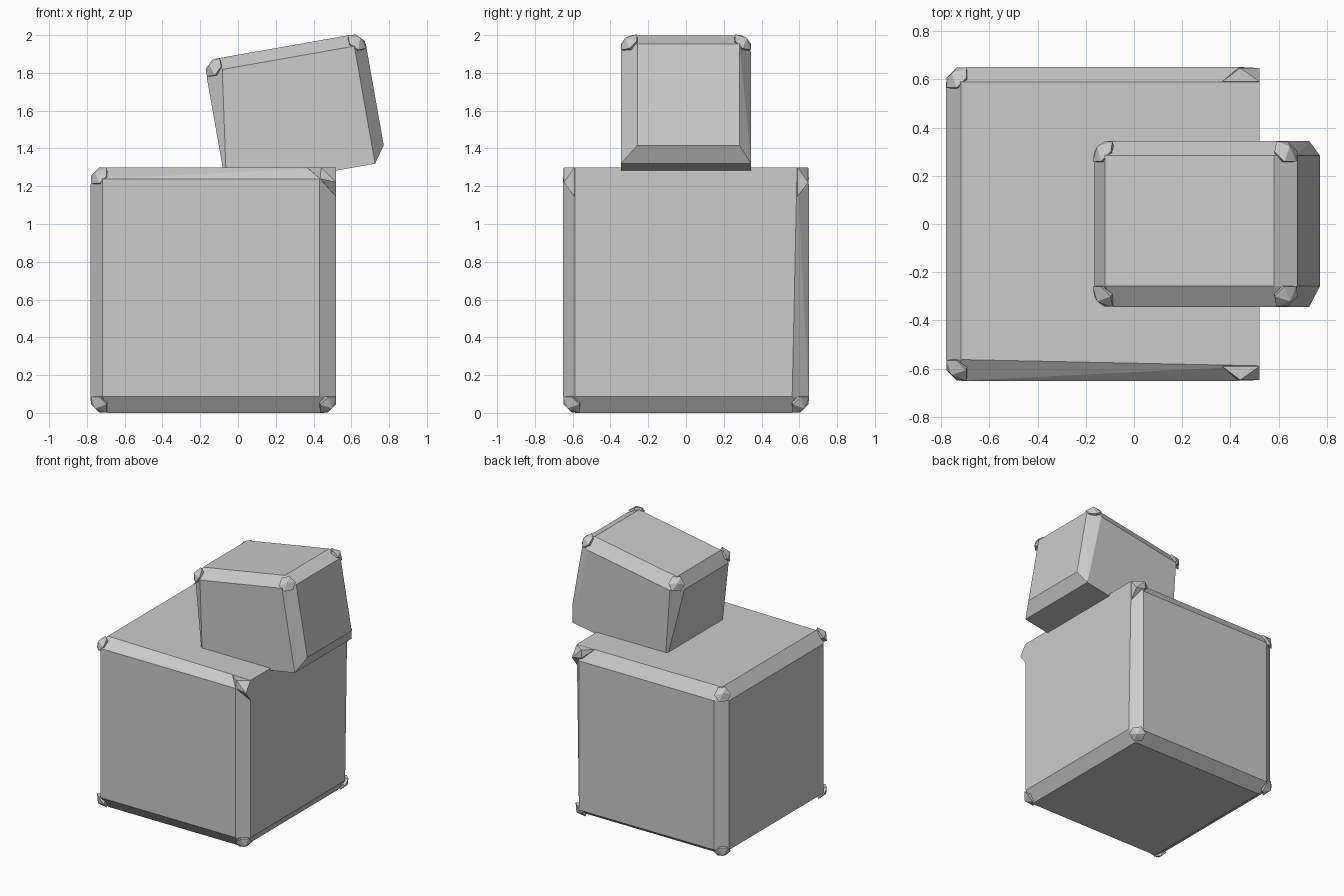
import bpy, bmesh
from itertools import permutations, product
from mathutils import Matrix, Vector
from math import radians

cube = bpy.data.objects.get("Cube")
if cube:
    bpy.data.objects.remove(cube, do_unlink=True)

grey = bpy.data.materials.new("plain grey")
grey.use_nodes = True
GREY = (0.6, 0.6, 0.6, 1)
grey.diffuse_color = GREY
grey.node_tree.nodes["Principled BSDF"].inputs["Base Color"].default_value = GREY

W, N = 0.088, 0.062   # wide and narrow side of each uneven chamfer


def add_hull(bm, points):
    """Add one flat-sided convex solid to the mesh."""
    part = bmesh.new()
    for p in points:
        part.verts.new(p)
    bmesh.ops.remove_doubles(part, verts=part.verts, dist=0.0005)
    res = bmesh.ops.convex_hull(part, input=part.verts)
    loose = [v for v in part.verts if not v.link_faces]
    bmesh.ops.delete(part, geom=loose, context='VERTS')
    bmesh.ops.dissolve_limit(part, angle_limit=0.01, verts=part.verts, edges=part.edges)
    bmesh.ops.recalc_face_normals(part, faces=part.faces)
    temp = bpy.data.meshes.new("temp")
    part.to_mesh(temp)
    part.free()
    bm.from_mesh(temp)
    bpy.data.meshes.remove(temp)


def chamfered_box(half, insets):
    """Face corners pulled in by (low, high) margins on the two other axes."""
    points = []
    for (axis, sign), margins in insets.items():
        others = [a for a in range(3) if a != axis]
        for ends in product((0, 1), repeat=2):
            p = Vector()
            p[axis] = sign * half[axis]
            for a, m, e in zip(others, margins, ends):
                p[a] = (2 * e - 1) * (half[a] - m[e])
            points.append(p)
    return points


def corner_knob(half, signs, size=1.0):
    """Faceted rounded cap for one corner."""
    offsets = list(permutations((0.002, 0.045 * size, 0.085 * size)))
    offsets += [(0.024 * size,) * 3, (0.1 * size,) * 3]
    return [[s * (h - o) for s, h, o in zip(signs, half, off)] for off in offsets]


def finish(name, bm, matrix):
    mesh = bpy.data.meshes.new(name)
    bm.to_mesh(mesh)
    bm.free()
    mesh.materials.append(grey)
    obj = bpy.data.objects.new(name, mesh)
    obj.matrix_world = matrix
    bpy.context.collection.objects.link(obj)


# Large block: every edge chamfered but the upper left one
half = (0.65, 0.65, 0.65)
bm = bmesh.new()
add_hull(bm, chamfered_box(half, {
    (1, -1): ((N, W), (W, N)),
    (0, 1): ((N, W), (W, 0)),
    (1, 1): ((W, N), (N, W)),
    (0, -1): ((W, N), (N, W)),
    (2, 1): ((N, 0), (W, N)),
    (2, -1): ((W, N), (N, W)),
}))
for signs in product((-1, 1), repeat=3):
    if signs[0] < 0 or signs[2] < 0:
        add_hull(bm, corner_knob(half, signs))
# Pointed caps at the two ends of the sharp edge
for s in (-1, 1):
    cap = [(0.08, 0.003, 0), (0, 0.003, 0.08), (0, 0.06, 0), (0.085, 0, 0.06),
           (0.155, 0.06, 0), (0, 0.06, 0.155), (0.1, 0.1, 0.1)]
    add_hull(bm, [(0.65 - x, s * (0.65 - y), 0.65 - z) for x, y, z in cap])
finish("large_block", bm, Matrix.Translation((-0.13, 0, 0.65)))

# Small tilted block: sharp underside except along its left edge
half = (0.43, 0.345, 0.347)
bm = bmesh.new()
add_hull(bm, chamfered_box(half, {
    (1, -1): ((W, N), (0, N)),
    (0, 1): ((W, N), (W, N)),
    (1, 1): ((N, W), (0, W)),
    (0, -1): ((N, W), (0, W)),
    (2, 1): ((N, W), (W, N)),
    (2, -1): ((0, N), (0, 0)),
}))
for x, y in product((-1, 1), repeat=2):
    add_hull(bm, corner_knob(half, (x, y, 1)))
finish("small_block", bm,
       Matrix.Translation((0.303, 0, 1.597)) @ Matrix.Rotation(radians(-10), 4, 'Y'))
